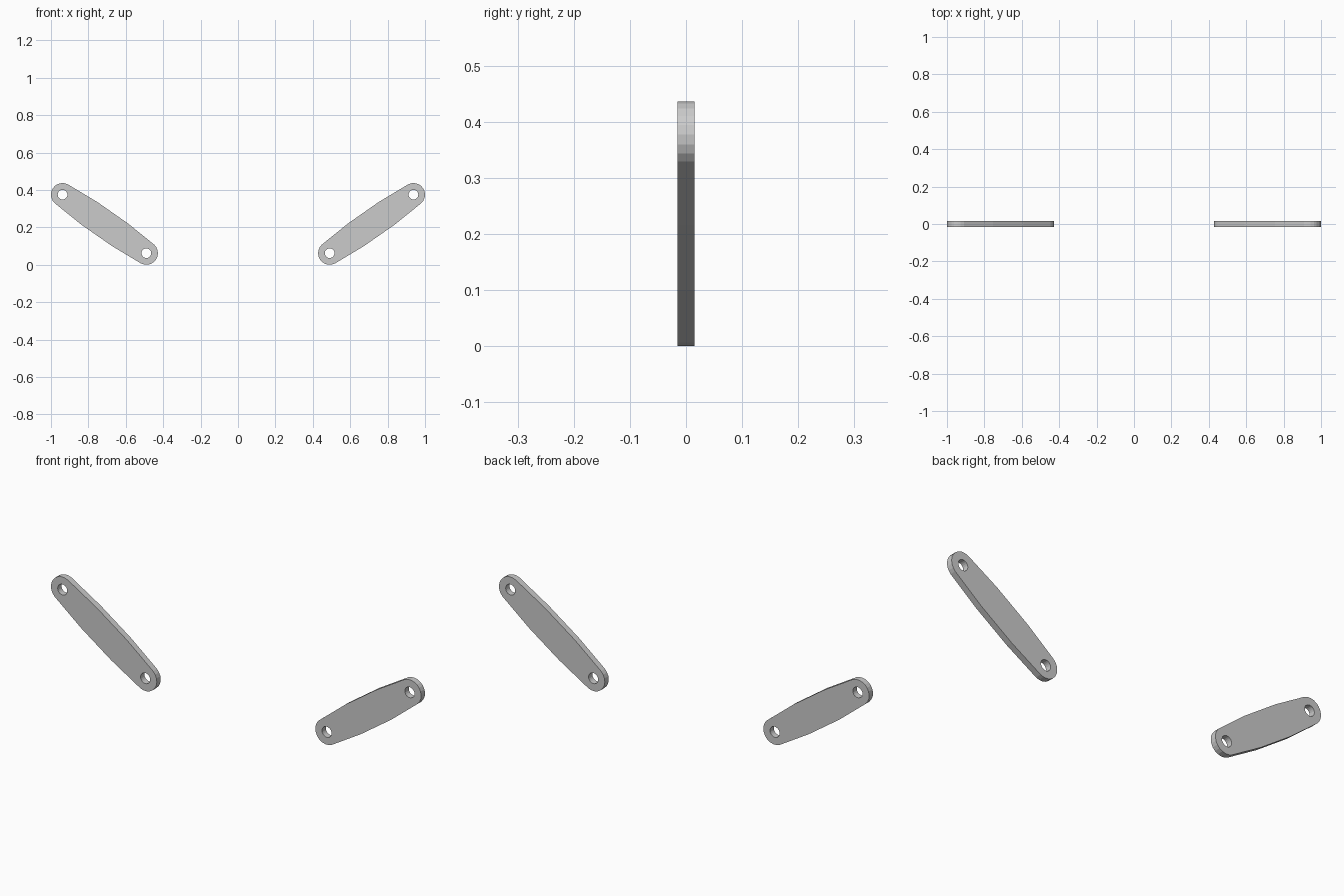
import bpy, bmesh, math
from mathutils import Vector

if "Cube" in bpy.data.objects:
    bpy.data.objects.remove(bpy.data.objects["Cube"])

R, HOLE, T = 0.062, 0.026, 0.015      # end radius, hole radius, half thickness
LOW, HIGH = Vector((0.49, 0.062)), Vector((0.938, 0.375))
MID, HALF = 0.10, 0.074               # bulged middle: half length, half width


def link_plate(name, side):
    axis = HIGH - LOW
    half = axis.length / 2
    c = (LOW + HIGH) / 2
    u = axis.normalized()
    n = Vector((-u.y, u.x))

    # outline in local coordinates: rounded ends and bulged middle
    span = math.radians(82)
    arc = [-span + 2 * span * i / 10 for i in range(11)]
    outline = [(half + R * math.cos(a), R * math.sin(a)) for a in arc]
    outline += [(MID, HALF), (-MID, HALF)]
    outline += [(-half - R * math.cos(a), -R * math.sin(a)) for a in arc]
    outline += [(-MID, -HALF), (MID, -HALF)]

    # flat curve with two pin holes, extruded to thickness
    loops = [outline]
    for s in (-half, half):
        loops.append([(s + HOLE * math.cos(k * math.tau / 20),
                       HOLE * math.sin(k * math.tau / 20)) for k in range(20)])
    cu = bpy.data.curves.new(name, 'CURVE')
    cu.dimensions = '2D'
    cu.fill_mode = 'BOTH'
    cu.extrude = T
    for pts in loops:
        sp = cu.splines.new('POLY')
        sp.points.add(len(pts) - 1)
        for p, (a, b) in zip(sp.points, pts):
            q = c + u * a + n * b
            p.co = (q.x * side, q.y, 0, 1)
        sp.use_cyclic_u = True
    ob = bpy.data.objects.new(name, cu)
    ob.rotation_euler.x = math.pi / 2
    bpy.context.collection.objects.link(ob)

    # convert to a clean mesh
    bpy.ops.object.select_all(action='DESELECT')
    ob.select_set(True)
    bpy.context.view_layer.objects.active = ob
    bpy.ops.object.convert(target='MESH')
    bm = bmesh.new()
    bm.from_mesh(ob.data)
    bmesh.ops.remove_doubles(bm, verts=bm.verts, dist=1e-5)
    bmesh.ops.dissolve_limit(bm, angle_limit=0.01, verts=bm.verts, edges=bm.edges)
    bmesh.ops.recalc_face_normals(bm, faces=bm.faces)
    for f in bm.faces:
        f.smooth = False
    bm.to_mesh(ob.data)
    bm.free()


link_plate("right_link_plate", 1)
link_plate("left_link_plate", -1)
